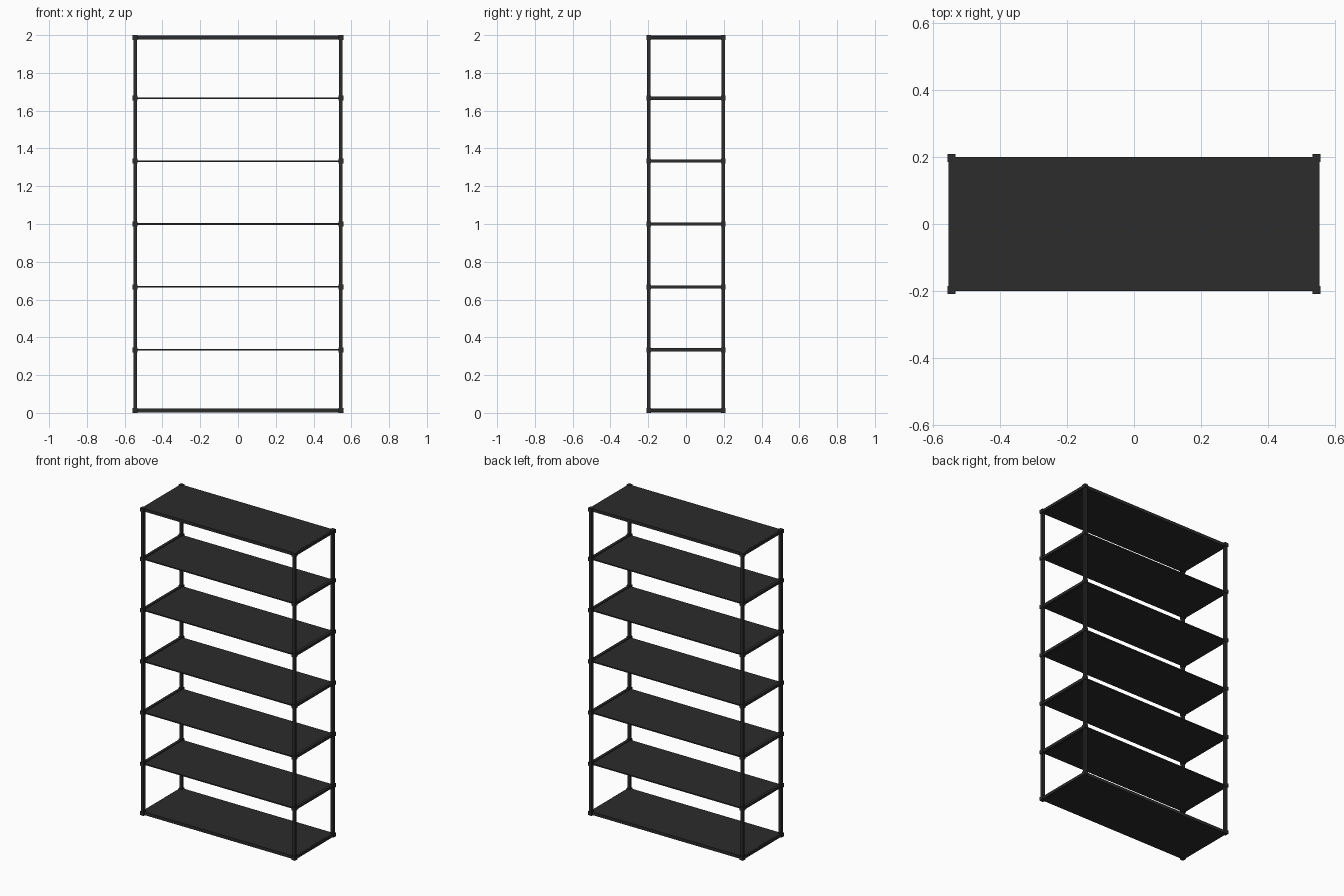
import bpy

cube = bpy.data.objects.get("Cube")
if cube:
    bpy.data.objects.remove(cube, do_unlink=True)

# One dark metal colour for the whole unit
metal = bpy.data.materials.new("charcoal metal")
metal.use_nodes = True
color = (0.025, 0.025, 0.025, 1)
metal.diffuse_color = color
metal.node_tree.nodes["Principled BSDF"].inputs["Base Color"].default_value = color


def box(name, center, size):
    bpy.ops.mesh.primitive_cube_add(size=1, location=center)
    obj = bpy.context.object
    obj.name = name
    obj.scale = size
    bpy.ops.object.transform_apply(location=False, rotation=False, scale=True)
    obj.data.materials.append(metal)
    return obj


POST_X, POST_Y = 0.545, 0.197
BAR, JOINT = 0.018, 0.025
LEVELS = 7
SIDES = ((1, "left"), (-1, "right"))
ENDS = ((-1, "front"), (1, "back"))

# Corner posts
for sx, side in SIDES:
    for sy, end in ENDS:
        box(f"{end}_{side}_post", (sx * POST_X, sy * POST_Y, 1), (BAR, BAR, 2))

for i in range(LEVELS):
    outer = i in (0, LEVELS - 1)
    z = {0: 0.0125, LEVELS - 1: 1.9875}.get(i, i * 2 / (LEVELS - 1))

    # Shelf panel: folded deep edge at top and bottom, thin sheet between
    depth = 0.02 if outer else 0.008
    box(f"shelf_{i + 1}", (0, 0, z), (2 * POST_X, 0.4, depth))

    for sx, side in SIDES:
        # Side rail carrying the shelf
        box(f"{side}_rail_{i + 1}", (sx * POST_X, 0, z), (BAR, 2 * POST_Y, BAR))
        # Connector blocks at the posts
        for sy, end in ENDS:
            box(f"{end}_{side}_connector_{i + 1}",
                (sx * POST_X, sy * POST_Y, z), (JOINT, JOINT, JOINT))
